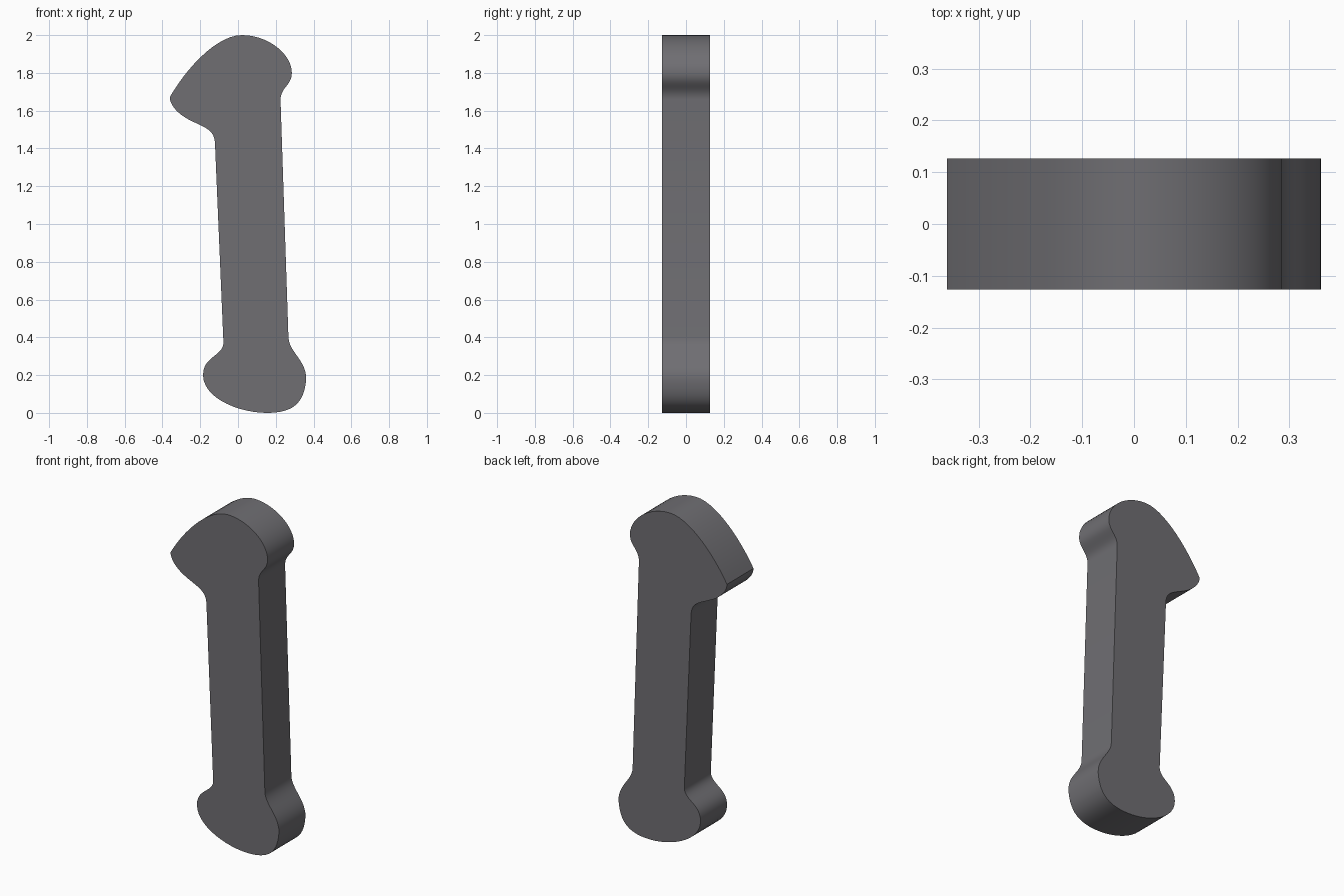
import bpy, bmesh, math
from mathutils import Vector
from mathutils.geometry import interpolate_bezier

if "Cube" in bpy.data.objects:
    bpy.data.objects.remove(bpy.data.objects["Cube"])

HALF_DEPTH = 0.126
STEPS = 14

# Outline in x,z: start point, then per segment (handle, handle, end) or (end,) for a straight
start = (-0.361, 1.672)
segments = [
    ((-0.27, 1.83), (-0.11, 2.0), (0.02, 2.0)),            # sloping crown
    ((0.16, 2.0), (0.285, 1.90), (0.285, 1.80)),           # rounded right shoulder
    ((0.285, 1.735), (0.228, 1.725), (0.225, 1.66)),       # notch under the shoulder
    ((0.267, 0.40),),                                      # right side of the stem
    ((0.271, 0.32), (0.361, 0.28), (0.361, 0.18)),         # right foot flare
    ((0.352, 0.06), (0.30, 0.0), (0.155, 0.0)),            # heel
    ((0.0, 0.0), (-0.185, 0.08), (-0.185, 0.20)),          # sole
    ((-0.185, 0.30), (-0.08, 0.30), (-0.077, 0.37)),       # left foot flare
    ((-0.122, 1.43),),                                     # left side of the stem
    ((-0.126, 1.50), (-0.175, 1.51), (-0.255, 1.55)),      # underside of the beak
    ((-0.32, 1.583), (-0.361, 1.63), start),               # beak tip
]


def outline():
    pts = [Vector(start)]
    for seg in segments:
        if len(seg) == 1:
            pts.append(Vector(seg[0]))
        else:
            a, b, c = map(Vector, seg)
            pts += interpolate_bezier(pts[-1], a, b, c, STEPS)[1:]
    return pts[:-1]


# Slab: fill the outline and extrude it through the depth
bm = bmesh.new()
front = bm.faces.new([bm.verts.new((p[0], -HALF_DEPTH, p[1])) for p in outline()])
ext = bmesh.ops.extrude_face_region(bm, geom=[front], use_keep_orig=True)
moved = [g for g in ext["geom"] if isinstance(g, bmesh.types.BMVert)]
bmesh.ops.translate(bm, verts=moved, vec=(0, 2 * HALF_DEPTH, 0))
bmesh.ops.recalc_face_normals(bm, faces=bm.faces)
mesh = bpy.data.meshes.new("flared_bar")
bm.to_mesh(mesh)
bm.free()

bar = bpy.data.objects.new("flared_bar", mesh)
bpy.context.collection.objects.link(bar)
bpy.context.view_layer.objects.active = bar
bar.select_set(True)
bpy.ops.object.shade_smooth_by_angle(angle=math.radians(30))

# Dark grey surface
dark = bpy.data.materials.new("dark_grey")
dark.diffuse_color = (0.16, 0.157, 0.17, 1)
dark.use_nodes = True
dark.node_tree.nodes["Principled BSDF"].inputs["Base Color"].default_value = dark.diffuse_color
mesh.materials.append(dark)
